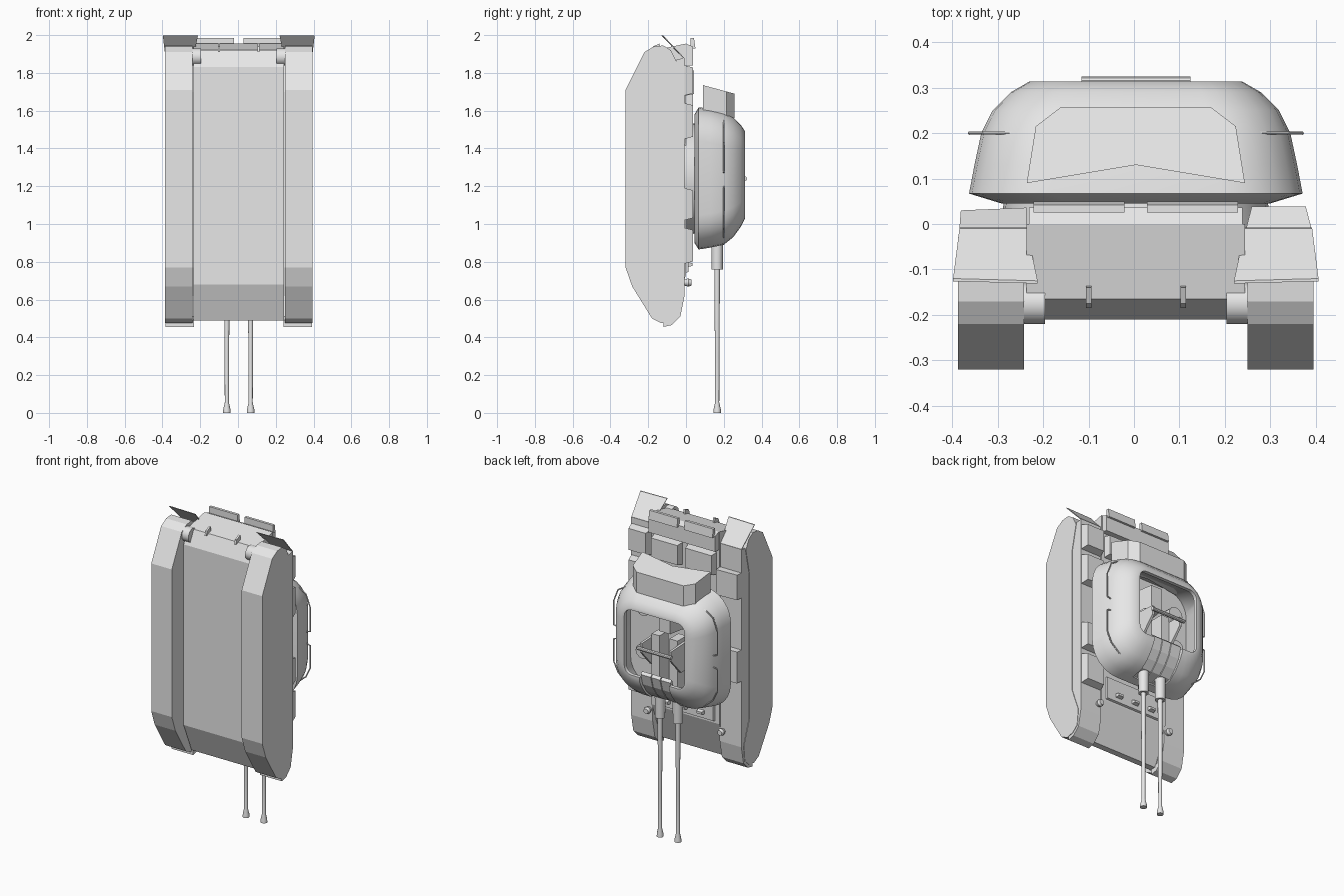
import bpy, bmesh, math
from mathutils import Vector, Matrix

if "Cube" in bpy.data.objects:
    bpy.data.objects.remove(bpy.data.objects["Cube"])

CX = 0.004  # centre line of the vehicle, which points nose down along -z
grey = bpy.data.materials.new("plain grey")
grey.diffuse_color = (0.8, 0.8, 0.8, 1)
grey.use_nodes = True
grey.node_tree.nodes["Principled BSDF"].inputs["Base Color"].default_value = grey.diffuse_color


def finish(name, bm, smooth=None):
    bmesh.ops.recalc_face_normals(bm, faces=bm.faces)
    me = bpy.data.meshes.new(name)
    bm.to_mesh(me)
    bm.free()
    ob = bpy.data.objects.new(name, me)
    bpy.context.collection.objects.link(ob)
    me.materials.append(grey)
    if smooth:
        bpy.ops.object.select_all(action='DESELECT')
        ob.select_set(True)
        bpy.context.view_layer.objects.active = ob
        bpy.ops.object.shade_smooth_by_angle(angle=math.radians(smooth))
    return ob


def bridge(bm, loops, cap=True):
    rings = [[bm.verts.new(p) for p in lp] for lp in loops]
    n = len(rings[0])
    for a, b in zip(rings, rings[1:]):
        for i in range(n):
            bm.faces.new((a[i], a[(i + 1) % n], b[(i + 1) % n], b[i]))
    if cap:
        bm.faces.new(rings[0])
        bm.faces.new(rings[-1])


def prism(name, profile, x0, x1, smooth=None):
    """Side outline in (y, z) extruded across x."""
    bm = bmesh.new()
    bridge(bm, [[(CX + x, y, z) for y, z in profile] for x in (x0, x1)])
    return finish(name, bm, smooth)


def box(name, x0, x1, y0, y1, z0, z1, c=0.0):
    """Block whose +y side is narrowed by c."""
    bm = bmesh.new()
    lo = [(x0, z0), (x1, z0), (x1, z1), (x0, z1)]
    hi = [(x0 + c, z0 + c), (x1 - c, z0 + c), (x1 - c, z1 - c), (x0 + c, z1 - c)]
    bridge(bm, [[(CX + x, y0, z) for x, z in lo], [(CX + x, y1, z) for x, z in hi]])
    return finish(name, bm)


def lathe(name, x, y, stations, axis='Z', n=16, at=0.0):
    """Round part from (position, radius) stations along z, x or y."""
    bm = bmesh.new()
    loops = []
    for p, r in stations:
        ring = []
        for i in range(n):
            a = math.tau * i / n
            u, v = r * math.cos(a), r * math.sin(a)
            ring.append({'Z': (CX + x + u, y + v, p),
                         'X': (CX + p, y + u, at + v),
                         'Y': (CX + x + u, p, at + v)}[axis])
        loops.append(ring)
    bridge(bm, loops)
    return finish(name, bm, 35)


def rounded(y, hw, z0, z1, r, seg=6):
    """Rounded rectangle loop in the x-z plane."""
    pts = []
    for sx, zc, a0 in ((1, z1 - r, 0), (-1, z1 - r, 90), (-1, z0 + r, 180), (1, z0 + r, 270)):
        for i in range(seg + 1):
            a = math.radians(a0 + 90 * i / seg)
            pts.append((CX + sx * (hw - r) + r * math.cos(a), y, zc + r * math.sin(a)))
    return pts


# Hull tub
prism("hull", [(-0.21, 0.68), (-0.21, 1.83), (-0.165, 1.92), (0, 1.955), (0, 0.73),
               (-0.09, 0.49), (-0.13, 0.49)], -0.24, 0.24)

# Running gear, fenders and flaps on both sides
track = [(-0.32, 0.77), (-0.32, 1.71), (-0.22, 1.91), (-0.17, 1.94), (-0.12, 1.945),
         (-0.08, 1.92), (-0.05, 1.86), (-0.085, 1.70), (-0.085, 0.77), (-0.03, 0.62),
         (-0.04, 0.52), (-0.08, 0.485), (-0.13, 0.475), (-0.18, 0.50), (-0.285, 0.67)]
fender = [(-0.008, 1.88), (-0.008, 0.62), (-0.03, 0.51), (-0.075, 0.465), (-0.12, 0.455),
          (-0.12, 0.49), (-0.07, 0.51), (-0.05, 0.62), (-0.09, 0.77), (-0.09, 1.70), (-0.05, 1.87)]
for s, side in ((-1, "left"), (1, "right")):
    prism(side + "_track", track, s * 0.246, s * 0.391)
    prism(side + "_fender", fender, s * 0.236, s * 0.388)
    lathe(side + "_final_drive", 0, -0.175, [(s * 0.20, 0.045), (s * 0.25, 0.045)], 'X', at=1.885)
    bm = bmesh.new()
    flap = [(0.24, -0.01, 1.88), (0.388, -0.01, 1.88), (0.402, -0.12, 1.998), (0.216, -0.125, 1.998)]
    bridge(bm, [[(CX + s * x, y + d, z) for x, y, z in flap] for d in (0, -0.006)])
    finish(side + "_rear_flap", bm)
    # Tow hook, exhaust flap and engine grille
    prism(side + "_tow_hook", [(-0.135, 1.92), (-0.14, 1.955), (-0.175, 1.94), (-0.185, 1.91)],
          s * 0.104 - 0.006, s * 0.104 + 0.006)
    prism(side + "_exhaust_flap", [(0.025, 1.93), (0.025, 1.985), (0.042, 1.985), (0.05, 1.93)],
          s * 0.025, s * 0.225)
    box(side + "_engine_grille", min(s * 0.02, s * 0.22), max(s * 0.02, s * 0.22),
        0, 0.042, 1.68, 1.82, 0.008)
    lathe(side + "_headlight", s * 0.26, 0, [(-0.02, 0.012), (0.012, 0.022), (0.028, 0.016)],
          'Y', 12, at=0.69)

# Raised rear deck, turret ring and splash rail
prism("rear_deck", [(0, 1.84), (0.036, 1.84), (0.036, 1.94), (0, 1.955)], -0.235, 0.235)
lathe("turret_ring", 0, 0, [(-0.01, 0.30), (0.05, 0.29)], 'Y', 32, at=1.24)
box("front_deck_plate", -0.21, 0.21, -0.005, 0.012, 0.74, 0.89, 0.006)
for s in (-0.12, 0.0, 0.12):
    box("deck_fitting", s - 0.025, s + 0.025, 0, 0.035, 0.77, 0.80, 0.008)

# Stowage boxes along the fenders
for z0, z1 in ((0.79, 0.98), (1.02, 1.19), (1.45, 1.64), (1.68, 1.84)):
    box("right_stowage_box", 0.243, 0.386, -0.008, 0.038, z0, z1, 0.012)
for z0, z1 in ((1.04, 1.24), (1.57, 1.73)):
    bm = bmesh.new()
    sec = [(-0.388, -0.008), (-0.24, -0.008), (-0.24, 0.036), (-0.385, 0.03)]
    bridge(bm, [[(CX + x, y, z) for x, y in sec] for z in (z0, z1)])
    finish("left_stowage_box", bm)

# Open-topped turret shell: outside, rim, then inside wall and floor
bm = bmesh.new()
bridge(bm, [rounded(*p) for p in (
    (0.045, 0.295, 0.90, 1.58, 0.15), (0.067, 0.367, 0.865, 1.618, 0.18),
    (0.13, 0.355, 0.875, 1.61, 0.18), (0.20, 0.34, 0.89, 1.595, 0.18),
    (0.25, 0.315, 0.93, 1.565, 0.16), (0.29, 0.275, 0.985, 1.525, 0.13),
    (0.313, 0.235, 1.03, 1.49, 0.10), (0.313, 0.212, 1.055, 1.47, 0.05),
    (0.29, 0.212, 1.055, 1.47, 0.05), (0.24, 0.285, 0.96, 1.53, 0.12),
    (0.08, 0.33, 0.90, 1.58, 0.14))])
turret = finish("turret_shell", bm, 35)

# Front slot for the guns
cutter = box("slot_cutter", -0.105, 0.105, 0.12, 0.40, 0.80, 1.10)
cutter.hide_render = True
cutter.hide_viewport = True
cut = turret.modifiers.new("gun_slot", 'BOOLEAN')
cut.operation, cut.object, cut.solver = 'DIFFERENCE', cutter, 'EXACT'

# Curved gun shields filling the slot
arc = [(0.11, 0.88), (0.20, 0.90), (0.245, 0.945), (0.28, 1.0), (0.30, 1.07)]
shield = arc + [(y - 0.015, z + 0.015) for y, z in reversed(arc)]
for x0, x1 in ((-0.105, -0.035), (-0.03, 0.03), (0.035, 0.105)):
    prism("gun_shield", shield, x0, x1)

# Rear bustle
bm = bmesh.new()
outline = [(-0.24, 0.09), (0, 0.13), (0.24, 0.09), (0.22, 0.215), (0.165, 0.257),
           (-0.165, 0.257), (-0.22, 0.215)]
bridge(bm, [[(CX + x, y, 1.56) for x, y in outline],
            [(CX + x, y, 1.735 - 0.27 * (y - 0.09)) for x, y in outline]])
finish("turret_bustle", bm)

# Twin guns with cradles
for s in (-1, 1):
    x = s * 0.063
    lathe("gun_sleeve", x, 0.165, [(0.76, 0.030), (0.95, 0.032)])
    lathe("gun_barrel", x, 0.165, [(0, 0.020), (0.02, 0.019), (0.055, 0.011), (0.30, 0.012), (0.80, 0.015)])
    box("gun_breech", x - 0.028, x + 0.028, 0.12, 0.21, 0.93, 1.30)
    prism("cradle_arm", [(0.08, 1.10), (0.08, 1.28), (0.30, 1.27), (0.30, 1.21), (0.20, 1.10)],
          s * 0.095, s * 0.11)
    # Crew seats and ammunition drums
    lathe("crew_seat", s * 0.21, 0, [(0.08, 0.05), (0.13, 0.05)], 'Y', 12, at=1.40)
    lathe("ammunition_drum", s * 0.18, 0, [(0.08, 0.045), (0.18, 0.045)], 'Y', 12, at=1.15)
box("gunner_seat", -0.05, 0.05, 0.075, 0.21, 1.32, 1.48, 0.01)
lathe("sight_bar", 0, 0.312, [(-0.12, 0.012), (0.12, 0.012)], 'X', 10, at=1.24)

# Grab rails along the turret sides
for s in (-1, 1):
    for path in ([(0.27, 0.93), (0.335, 0.985), (0.366, 1.05), (0.366, 1.19), (0.33, 1.20)],
                 [(0.33, 1.27), (0.366, 1.28), (0.366, 1.43), (0.335, 1.51), (0.27, 1.55)]):
        bm = bmesh.new()
        pts = [Vector((CX + s * x, 0.20, z)) for x, z in path]
        for a, b in zip(pts, pts[1:]):
            d = b - a
            m = Matrix.Translation((a + b) / 2) @ d.to_track_quat('Z', 'Y').to_matrix().to_4x4()
            bmesh.ops.create_cone(bm, cap_ends=True, segments=6, radius1=0.004,
                                  radius2=0.004, depth=d.length, matrix=m)
        finish("grab_rail", bm)
